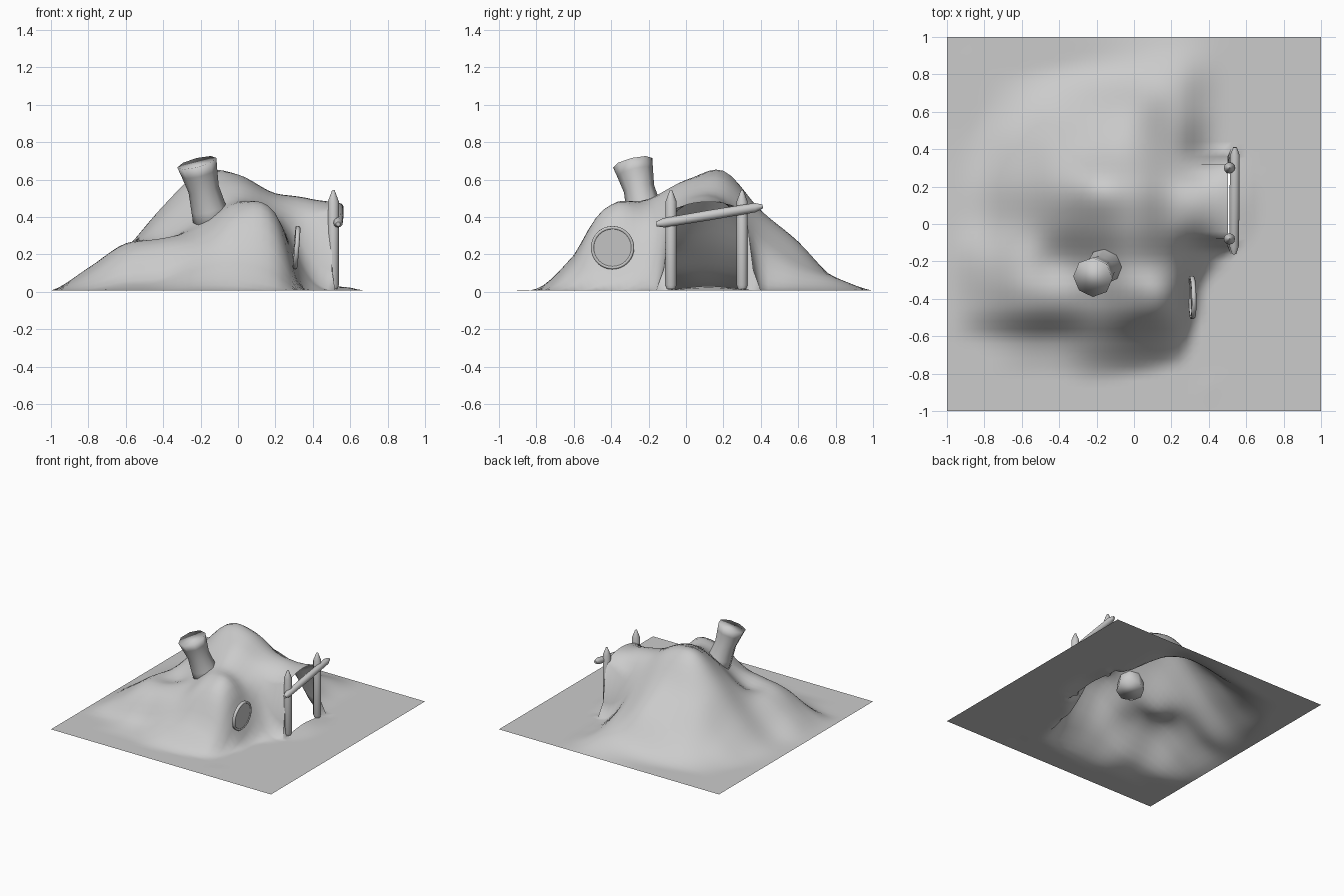
import bpy, bmesh, math
from mathutils import Vector

if "Cube" in bpy.data.objects:
    bpy.data.objects.remove(bpy.data.objects["Cube"])

grey = bpy.data.materials.new("plain_grey")
grey.diffuse_color = (0.6, 0.6, 0.6, 1)
grey.use_nodes = True
grey.node_tree.nodes["Principled BSDF"].inputs["Base Color"].default_value = grey.diffuse_color


def finish(name, bm, angle):
    mesh = bpy.data.meshes.new(name)
    bm.to_mesh(mesh)
    bm.free()
    ob = bpy.data.objects.new(name, mesh)
    bpy.context.collection.objects.link(ob)
    mesh.materials.append(grey)
    bpy.ops.object.select_all(action='DESELECT')
    ob.select_set(True)
    bpy.context.view_layer.objects.active = ob
    bpy.ops.object.shade_smooth_by_angle(angle=math.radians(angle))
    return ob


def lathe(name, start, end, profile, sides, angle=40, closed=False):
    """Rings of (fraction along axis, radius) swept between two points."""
    start, end = Vector(start), Vector(end)
    axis = end - start
    turn = axis.to_track_quat('Z', 'Y')
    bm = bmesh.new()
    rings = []
    for t, r in profile:
        rings.append([bm.verts.new(start + axis * t + turn @ Vector(
            (r * math.cos(math.tau * i / sides), r * math.sin(math.tau * i / sides), 0)))
            for i in range(sides)])
    pairs = list(zip(rings, rings[1:]))
    if closed:
        pairs.append((rings[-1], rings[0]))
    for a, b in pairs:
        for i in range(sides):
            j = (i + 1) % sides
            bm.faces.new((a[i], a[j], b[j], b[i]))
    if not closed:
        bm.faces.new(rings[0][::-1])
        bm.faces.new(rings[-1])
    bmesh.ops.recalc_face_normals(bm, faces=bm.faces)
    return finish(name, bm, angle)


# Hill heights every 0.2 units: x from -0.8 to 0.6, rows y from -0.8 to 0.8
HEIGHTS = [
    [0, 0, 0, .01, 0, -.02, 0, 0],
    [.01, .05, .07, .15, .19, .13, -.10, 0],
    [.10, .23, .27, .31, .44, .40, -.12, 0],
    [.12, .25, .27, .39, .49, .39, .11, 0],
    [.06, .22, .40, .55, .59, .50, .46, .42],
    [.05, .22, .45, .63, .61, .50, .47, .43],
    [.02, .14, .32, .41, .42, .29, .11, .02],
    [0, .05, .14, .22, .26, .15, .05, 0],
    [0, 0, .01, .03, .06, .07, .04, 0],
]


def control(i, j):
    return HEIGHTS[j][i] if 0 <= i < 8 and 0 <= j < 9 else 0


def cubic(p, t):
    a, b, c, d = p
    return b + .5 * t * (c - a + t * (2 * a - 5 * b + 4 * c - d + t * (3 * (b - c) + d - a)))


def smooth(t):
    t = min(1, max(0, t))
    return t * t * (3 - 2 * t)


DOOR_X, DOOR_Y, DOOR_HALF = .52, .12, .2


def height(x, y):
    u, v = (x + .8) / .2, (y + .8) / .2
    i, j = math.floor(u + 1e-6), math.floor(v + 1e-6)
    t = v - j
    if j == 1:                    # steeper front bank
        t += .4 * t * (1 - t)
    h = cubic([cubic([control(i + a, j + b) for a in (-1, 0, 1, 2)], u - i)
               for b in (-1, 0, 1, 2)], t)
    h = max(h, 0)
    if x > DOOR_X + .01:          # low bank outside the doorway
        d = math.hypot(x - .54, (y - DOOR_Y) * .5)
        return .03 * max(0, 1 - d / .13)
    # The entrance passage grows steeper sides towards the door
    across = abs(y - DOOR_Y)
    wall = 1 - smooth((across - DOOR_HALF) / .06)
    passage = (.475 - .045 * min(1, across / DOOR_HALF) ** 2) * wall
    blend = smooth((x - .24) / (DOOR_X - .24))
    return h + (passage - h) * blend


# Ground sheet rising into the hollow hill
bm = bmesh.new()
bmesh.ops.create_grid(bm, x_segments=50, y_segments=50, size=1)
for v in bm.verts:
    v.co.z = .006 + height(v.co.x, v.co.y)
# Doorway opening at the end of the passage
gap = [f for f in bm.faces
       if DOOR_X < f.calc_center_median().x < DOOR_X + .04
       and abs(f.calc_center_median().y - DOOR_Y) < DOOR_HALF]
bmesh.ops.delete(bm, geom=gap, context='FACES_ONLY')
for v in bm.verts:
    if abs(v.co.y - DOOR_Y) < DOOR_HALF + .05:
        if abs(v.co.x - DOOR_X) < .005:
            v.co.x = DOOR_X - .018
        elif abs(v.co.x - DOOR_X - .04) < .005:
            v.co.x = DOOR_X - .008
finish("hill", bm, 75)

# Leaning chimney, waisted in the middle
lathe("chimney", (-.13, -.20, .34), (-.22, -.285, .69),
      [(0, .105), (.3, .094), (.6, .083), (.85, .098), (1, .108)], 8, 180)

# Pointed door posts and crooked lintel
for side, y in (("near", -.08), ("far", .30)):
    lathe("door_post_" + side, (.51, y, .015), (.51, y, .545),
          [(0, .022), (.04, .03), (.88, .03), (.99, .008), (1, .003)], 12)
lathe("door_lintel", (.535, -.16, .362), (.54, .41, .457),
      [(0, .012), (.07, .025), (.5, .027), (.93, .025), (1, .01)], 12)

# Round window: ring and pane, facing +x
centre, facing = Vector((.315, -.393, .236)), Vector((1, .02, -.08)).normalized()
lathe("window_frame", centre - facing * .015, centre + facing * .01,
      [(0, .115), (.7, .116), (1, .108), (.7, .098), (0, .098)], 32, 180, True)
lathe("window_pane", centre - facing * .004, centre + facing * .004,
      [(0, .1), (1, .1)], 32)
